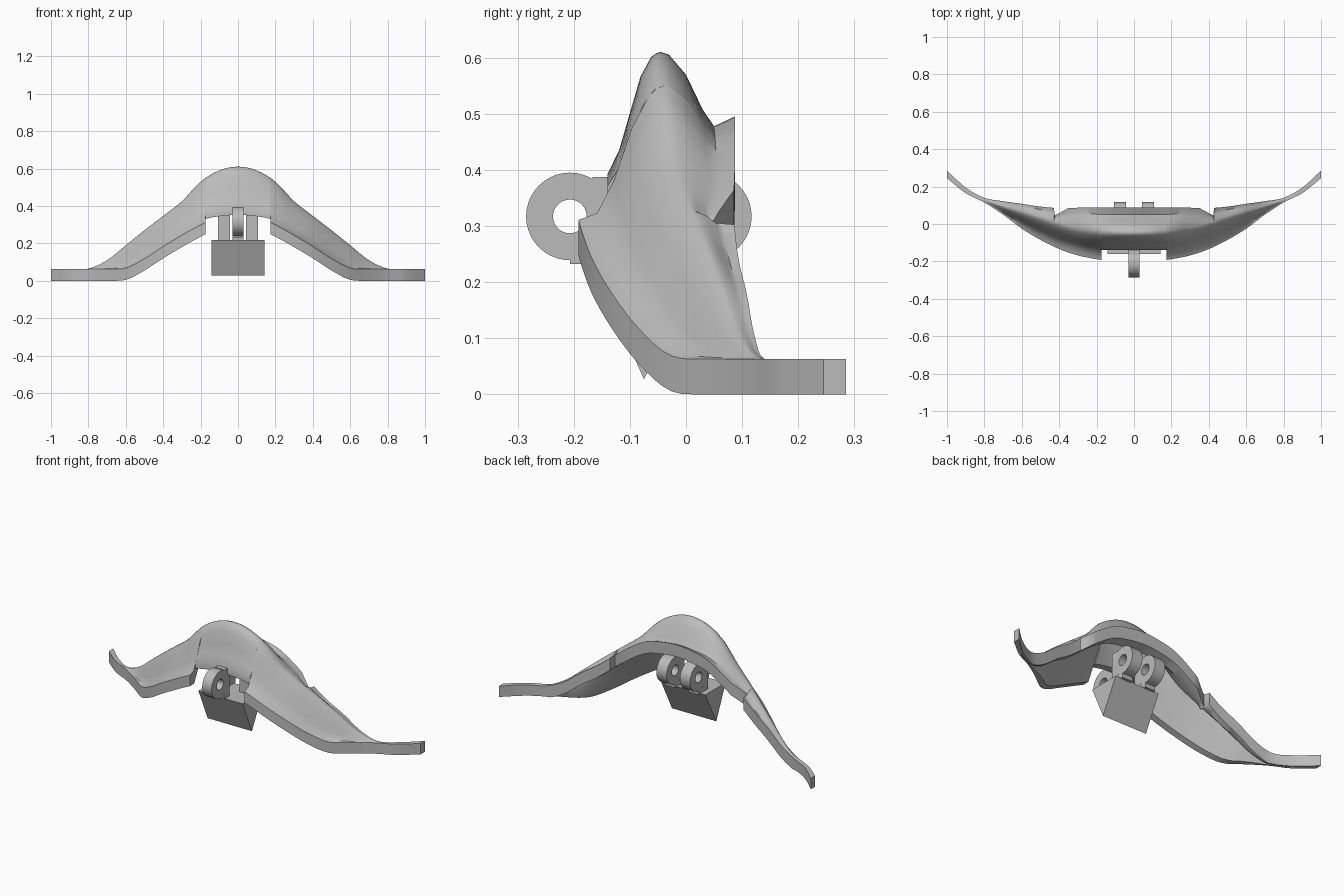
import bpy, bmesh, math

old = bpy.data.objects.get("Cube")
if old:
    bpy.data.objects.remove(old, do_unlink=True)

GREY = (0.5, 0.5, 0.5, 1)
mat = bpy.data.materials.new("plain grey")
mat.use_nodes = True
mat.diffuse_color = GREY
mat.node_tree.nodes["Principled BSDF"].inputs["Base Color"].default_value = GREY


def finish(name, bm, smooth=True):
    bmesh.ops.remove_doubles(bm, verts=bm.verts, dist=0.0005)
    bmesh.ops.recalc_face_normals(bm, faces=bm.faces)
    mesh = bpy.data.meshes.new(name)
    bm.to_mesh(mesh)
    bm.free()
    mesh.materials.append(mat)
    obj = bpy.data.objects.new(name, mesh)
    bpy.context.collection.objects.link(obj)
    if smooth:
        bpy.ops.object.select_all(action="DESELECT")
        obj.select_set(True)
        bpy.context.view_layer.objects.active = obj
        bpy.ops.object.shade_smooth_by_angle(angle=math.radians(40))


def loft(name, sections, smooth=True):
    """Skin a row of closed sections and cap both ends."""
    bm = bmesh.new()
    rings = [[bm.verts.new(p) for p in s] for s in sections]
    n = len(rings[0])
    for a, b in zip(rings, rings[1:]):
        for i in range(n):
            j = (i + 1) % n
            bm.faces.new((a[i], a[j], b[j], b[i]))
    bm.faces.new(rings[0])
    bm.faces.new(rings[-1])
    finish(name, bm, smooth)


def prism(name, x0, x1, outline):
    loft(name, [[(x, y, z) for y, z in outline] for x in (x0, x1)], False)


def box(name, x0, x1, y0, y1, z0, z1):
    prism(name, x0, x1, [(y0, z0), (y1, z0), (y1, z1), (y0, z1)])


# Stations along the span: x, front rim y z, ridge y z, back rim y z
STATIONS = [
    (0.0, -.20, .29, -.045, .61, .087, .495),
    (0.1, -.20, .28, -.043, .59, .087, .485),
    (0.2, -.188, .235, -.037, .53, .087, .46),
    (0.3, -.168, .18, -.022, .425, .087, .40),
    (0.4, -.134, .12, .003, .347, .085, .325),
    (0.5, -.085, .055, .035, .27, .093, .245),
    (0.6, -.025, .005, .065, .19, .108, .18),
    (0.7, .05, 0, .095, .11, .122, .105),
    (0.8, .115, 0, .13, .065, .14, .063),
    (0.9, .165, 0, .18, .063, .195, .063),
    (1.0, .245, 0, .265, .063, .285, .063),
]
# Front curve from rim to ridge, as fractions of the way in y and z
WING_CURVE = [(.22, .05), (.42, .3), (.62, .68), (.82, .92), (.92, .985)]
CENTRE_CURVE = [(.22, .2), (.42, .5), (.62, .8), (.82, .96), (.92, .99)]
BACK_CURVE = [(.11, .04), (.34, .35), (.57, .9)]


def slope(i, k):
    if i == 0:
        return 0
    a, b = STATIONS[i - 1], STATIONS[min(i + 1, len(STATIONS) - 1)]
    return (b[k] - a[k]) / (b[0] - a[0])


def station(x):
    """Cubic interpolation between stations."""
    i = min(int(x * 10 + 1e-6), len(STATIONS) - 2)
    a, b = STATIONS[i], STATIONS[i + 1]
    h = b[0] - a[0]
    t = (x - a[0]) / h
    s = t * t * (3 - 2 * t)
    return [a[k] + (b[k] - a[k]) * s
            + h * t * (1 - t) * ((1 - t) * slope(i, k) - t * slope(i + 1, k))
            for k in range(1, 7)]


def section(x, centre=False):
    ax = abs(x)
    yf, zf, yr, zr, yb, zb = station(ax)
    zf = max(zf, 0)
    rim, curve = .063, WING_CURVE
    if centre:
        # the middle front edge is cut back and raised
        yf, zf, rim, curve = -.14, .352 - .7 * ax * ax, .04, CENTRE_CURVE
    if .35 < ax < .425:
        # small notch in the back rim
        yb -= .04 * (ax - .35) / .075
    zt = zf + rim

    def front(u, v):
        return yf + (yr - yf) * u, zt + (zr - zt) * v

    def back(u, v):
        return yr + (yb - yr) * u, zr + (zb - zr) * v

    m, d = front(.5, .45), back(.72, 1)
    d = (d[0], d[1] - .15 * max(zr - zb, 0))
    wall = min(.04, (yb - yf) * .4)
    loop = [(yf, zf), (yf, zt)] + [front(*p) for p in curve]
    loop += [(yr, zr)] + [back(*p) for p in BACK_CURVE] + [d, (yb, zb)]
    # underside, back to front
    loop += [(yb, zb - .07), (d[0] - .4 * wall, d[1] - .07), (yr, zr - .07),
             (min(m[0] + wall, yr), m[1] - .02 - .05 * ax * ax), (yf + wall, zf)]
    return [(x, y, max(z, 0)) for y, z in loop]


# Arched shell: centre bridge and two wings
EDGE = 0.175
loft("centre_bridge", [section(EDGE * i / 8, True) for i in range(-8, 9)])
spans = [EDGE, .2, .225, .25, .275, .3, .325, .35, .375, .4, .424, .428]
spans += [.45 + .025 * i for i in range(23)]
for side, name in ((1, "left_wing"), (-1, "right_wing")):
    loft(name, [section(side * x) for x in spans])


# Pierced lugs
def lug(name, x0, x1, yc, inward, zc=.317, outer=.078, inner=.03, n=40):
    bm = bmesh.new()
    rows = []
    for i in range(n):
        a = math.tau * i / n
        c, s = math.cos(a), math.sin(a)
        rows.append([bm.verts.new((x, yc + r * c, zc + r * s))
                     for x, r in ((x0, inner), (x0, outer), (x1, outer), (x1, inner))])
    for i in range(n):
        a, b = rows[i], rows[(i + 1) % n]
        for k in range(4):
            j = (k + 1) % 4
            bm.faces.new((a[k], a[j], b[j], b[k]))
    finish(name, bm)
    # stem and foot tie the lug to the block
    ya, yb = sorted((yc + inward * .04, yc + inward * .085))
    box(name + "_stem", x0, x1, ya, yb, .215, zc + .07)
    ya, yb = sorted((yc, yc + inward * .085))
    box(name + "_foot", x0, x1, ya, yb, .215 if inward < 0 else .232, .245)


lug("front_lug", -.03, .03, -.207, 1)
lug("back_lug_left", .042, .108, .039, -1)
lug("back_lug_right", -.108, -.042, .039, -1)

# Wedge block under the lugs
prism("wedge_block", -.142, .142, [(-.16, .218), (-.075, .027), (.025, .218)])
